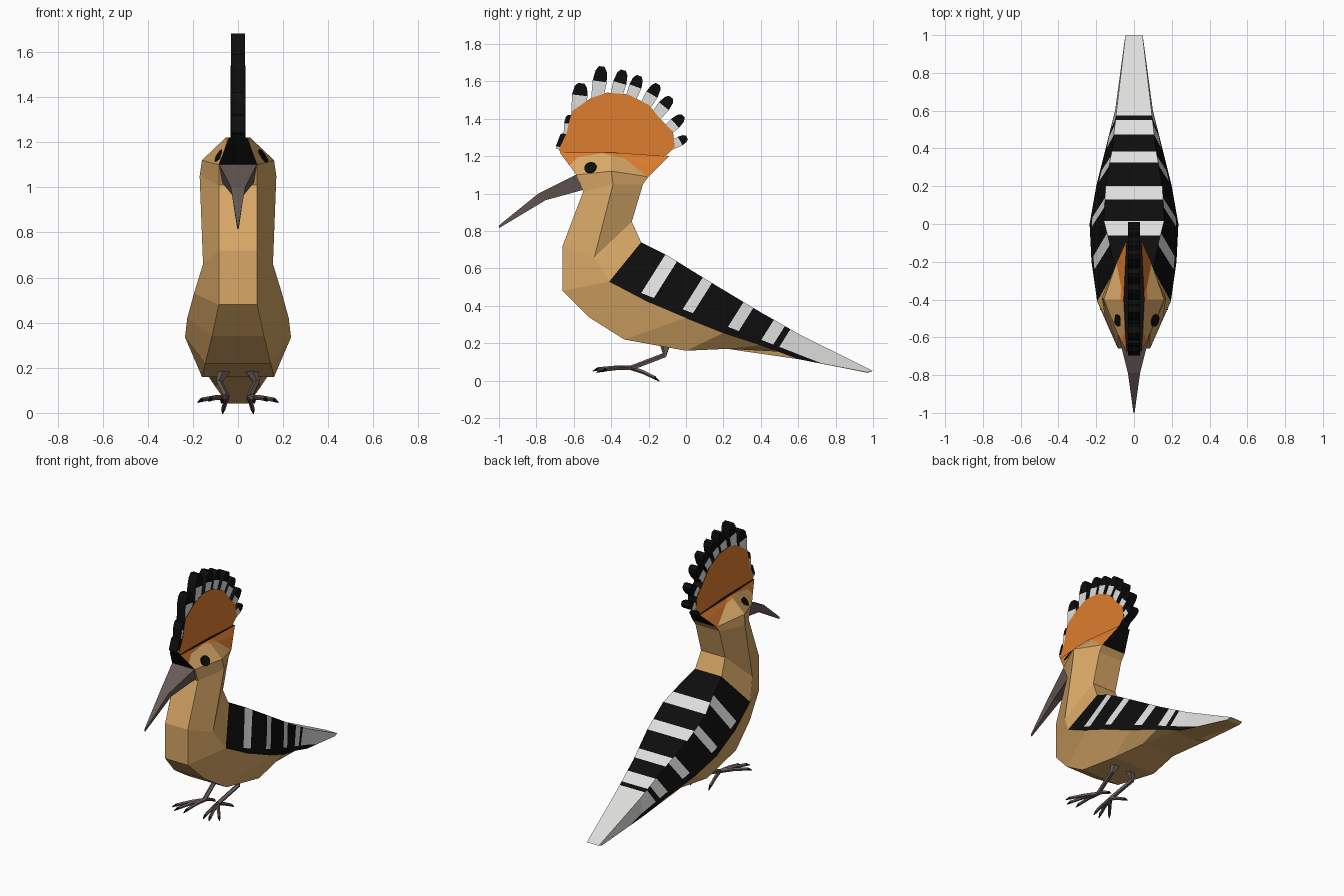
import bpy, bmesh, math
from mathutils import Vector
from mathutils.bvhtree import BVHTree

if "Cube" in bpy.data.objects:
    bpy.data.objects.remove(bpy.data.objects["Cube"])

def mat(name, rgb):
    m = bpy.data.materials.new(name)
    m.diffuse_color = (*rgb, 1)
    m.use_nodes = True
    m.node_tree.nodes["Principled BSDF"].inputs["Base Color"].default_value = m.diffuse_color
    return m

TAN = mat("tan plumage", (0.69, 0.39, 0.135))
ORANGE = mat("orange crest", (0.73, 0.205, 0.028))
BLACK = mat("black feather", (0.004, 0.004, 0.004))
WHITE = mat("white feather", (0.73, 0.73, 0.72))
GREY = mat("grey brown horn", (0.14, 0.105, 0.098))

def finish(name, bm, mats):
    bmesh.ops.recalc_face_normals(bm, faces=bm.faces)
    me = bpy.data.meshes.new(name)
    bm.to_mesh(me)
    for m in mats:
        me.materials.append(m)
    ob = bpy.data.objects.new(name, me)
    bpy.context.collection.objects.link(ob)
    return ob

def loft(rings, tag=lambda ring, col: 0, caps=(True, True)):
    """Skin closed rings; tag() gives each face its material index."""
    bm = bmesh.new()
    vs = [[bm.verts.new(p) for p in r] for r in rings]
    n = len(vs[0])
    for i in range(len(vs) - 1):
        for j in range(n):
            k = (j + 1) % n
            f = bm.faces.new((vs[i][j], vs[i][k], vs[i + 1][k], vs[i + 1][j]))
            f.material_index = tag(i, j)
    if caps[0]:
        bm.faces.new(vs[0])
    if caps[1]:
        bm.faces.new(vs[-1])
    return bm

def sym(half):
    """Complete a half ring with its mirror image."""
    return list(half) + [(-x, y, z) for x, y, z in reversed(half)]

def cut(bm, index, co, no):
    """Cut only the faces carrying one material index."""
    faces = [f for f in bm.faces if f.material_index == index]
    geom = set(faces)
    for f in faces:
        geom.update(f.edges)
        geom.update(f.verts)
    bmesh.ops.bisect_plane(bm, geom=list(geom), dist=1e-5, plane_co=co, plane_no=no)

# Body: six-sided loft from head down the neck to the tail (belly, side, back)
head = [(.085, -.585, 1.10), (.16, -.40, 1.12), (.09, -.20, 1.09)]
body_rings = [
    head,
    [(.085, -.55, 1.01), (.17, -.39, 1.05), (.09, -.23, 1.05)],
    [(.085, -.66, .72), (.155, -.49, .66), (.09, -.29, .85)],
    [(.085, -.66, .48), (.195, -.41, .53), (.10, -.24, .74)],
    [(.115, -.52, .34), (.225, -.20, .42), (.13, -.10, .67)],
    [(.145, -.33, .22), (.235, 0, .335), (.16, .02, .595)],
    [(.16, 0, .16), (.20, .20, .255), (.15, .20, .485)],
    [(.12, .22, .17), (.15, .40, .19), (.115, .40, .365)],
    [(.085, .50, .155), (.10, .60, .115), (.09, .62, .24)],
    [(.045, .97, .042), (.05, .97, .045), (.045, 1.0, .052)],
]
def body_tag(i, j):
    if i < 3 or j in (0, 4, 5):
        return 0
    return 2 if j == 2 else 1
body = loft([sym(r) for r in body_rings], body_tag, (False, True))

# Wing and tail bars: straight bars on the back, slanted bars on the sides
SLANT = .63
back_bars = [(-.06, .015), (.13, .20), (.325, .385), (.475, .55), (.575, 2)]
side_bars = [(-.535, -.45), (-.258, -.19), (.043, .115), (.265, .345), (.385, 2)]
for lo, hi in back_bars:
    for y in (lo, hi):
        cut(body, 2, (0, y, 0), (0, 1, 0))
for lo, hi in side_bars:
    for u in (lo, hi):
        cut(body, 1, (0, u, 0), (0, 1, -SLANT))
cut(body, 1, (0, 0, .375), (0, .39, 1))
for f in body.faces:
    c = f.calc_center_median()
    if f.material_index == 2:
        f.material_index = 2 if any(a < c.y < b for a, b in back_bars) else 1
    elif f.material_index == 1:
        u = c.y - SLANT * c.z
        white = c.z + .39 * c.y > .375 and any(a < u < b for a, b in side_bars)
        f.material_index = 2 if white else 1
finish("body", body, [TAN, BLACK, WHITE])

# Head: wedge narrowing up to the crest, tan cheek patch cut into orange sides
crown = [(.04, -.675, 1.22), (.055, -.40, 1.22), (.04, -.09, 1.20)]
crown_bm = loft([sym(head), sym(crown)], lambda i, j: 1 if j in (2, 5) else 0, (False, True))
arc = [(-.65, 1.12), (-.58, 1.195), (-.45, 1.215), (-.33, 1.19), (-.20, 1.085)]
lines = [(Vector((0, *a)), Vector((0, a[1] - b[1], b[0] - a[0]))) for a, b in zip(arc, arc[1:])]
for f in crown_bm.faces:
    if abs(f.calc_center_median().x) < .001:
        f.material_index = 1
for co, no in lines:
    cut(crown_bm, 0, co, no)
for f in crown_bm.faces:
    c = f.calc_center_median()
    if f.material_index == 0 and all((c - co).dot(no) < 0 for co, no in lines):
        f.material_index = 2
bmesh.ops.recalc_face_normals(crown_bm, faces=crown_bm.faces)
tree = BVHTree.FromBMesh(crown_bm)
finish("head", crown_bm, [ORANGE, BLACK, TAN])

# Eyes: thin discs lying on the head sides
for s, side in ((1, "right"), (-1, "left")):
    hit, no, _, _ = tree.ray_cast(Vector((s, -.51, 1.138)), Vector((-s, 0, 0)))
    if no.x * s < 0:
        no = -no
    bm = bmesh.new()
    bmesh.ops.create_cone(bm, cap_ends=True, segments=10, radius1=.034, radius2=.034, depth=.008)
    bm.transform(no.to_track_quat('Z', 'Y').to_matrix().to_4x4())
    bmesh.ops.translate(bm, vec=hit + no * .002, verts=bm.verts)
    finish("eye_" + side, bm, [BLACK])

# Beak: tapered, curving downward
finish("beak", loft([sym(r) for r in (
    [(.07, -.55, 1.02), (.085, -.58, 1.105)],
    [(.025, -.75, .965), (.032, -.79, 1.0)],
    [(.003, -1.0, .815), (.003, -1.0, .83)])]), [GREY])

def plate(bm, pts, hw, index):
    """Flat plate in the side plane: coloured sides, black rim (index 0)."""
    a = [bm.verts.new((hw, y, z)) for y, z in pts]
    b = [bm.verts.new((-hw, y, z)) for y, z in pts]
    for ring in (a, b):
        bm.faces.new(ring).material_index = index
    for i in range(len(pts)):
        k = (i + 1) % len(pts)
        bm.faces.new((a[i], a[k], b[k], b[i]))

# Crest fan
fan = bmesh.new()
plate(fan, [(-.60, 1.12), (-.68, 1.235), (-.64, 1.32), (-.61, 1.44), (-.51, 1.51),
            (-.42, 1.54), (-.31, 1.53), (-.20, 1.475), (-.13, 1.39), (-.07, 1.33),
            (-.06, 1.25), (-.21, 1.10)], .033, 1)
finish("crest_fan", fan, [BLACK, ORANGE])

# Crest feathers: white band and black tip (base y, z, tip y, z, half width)
feathers = [(-.675, 1.235, -.65, 1.32, .025), (-.635, 1.30, -.622, 1.42, .025),
            (-.58, 1.42, -.56, 1.59, .042), (-.48, 1.47, -.45, 1.68, .038),
            (-.385, 1.48, -.335, 1.66, .036), (-.305, 1.48, -.25, 1.63, .034),
            (-.235, 1.44, -.15, 1.585, .034), (-.18, 1.39, -.08, 1.515, .034),
            (-.13, 1.31, -.015, 1.415, .032), (-.09, 1.25, .005, 1.30, .026)]
for n, (by, bz, ty, tz, w) in enumerate(feathers):
    base, d = Vector((by, bz)), Vector((ty - by, tz - bz))
    p = Vector((d.y, -d.x)).normalized() * w
    def outline(*stations):
        left = [base + d * t + p * k for t, k in stations]
        return left + [base + d * t - p * k for t, k in reversed(stations)]
    split = .62 if n else .15
    bm = bmesh.new()
    plate(bm, outline((0, .8), (split, 1)), .031, 1)
    plate(bm, outline((split, 1), (.88, .8), (1, .4)), .031, 0)
    finish("crest_feather_%d" % (n + 1), bm, [BLACK, WHITE])

def tube(name, pts, radii, material, sides=5):
    rings = []
    for i, q in enumerate(pts):
        q = Vector(q)
        d = Vector(pts[min(i + 1, len(pts) - 1)]) - Vector(pts[max(i - 1, 0)])
        a = d.cross(Vector((1, 0, .01))).normalized()
        b = d.cross(a).normalized()
        rings.append([q + radii[i] * (a * math.cos(t) + b * math.sin(t))
                      for t in (math.tau * k / sides for k in range(sides))])
    finish(name, loft(rings), [material])

# Legs, toes and claws
for s, side in ((1, "right"), (-1, "left")):
    foot = (s * .05, -.29, .068)
    tube("leg_" + side, [(s * .05, -.11, .22), (s * .082, -.115, .135), foot],
         [.04, .015, .014], GREY)
    for n, tip in enumerate([(.16, -.43, .058), (.12, -.47, .062), (.07, -.45, .055), (.065, -.17, .018)]):
        tip = Vector((s * tip[0], tip[1], tip[2]))
        d = (tip - Vector(foot)).normalized()
        mid = Vector(foot).lerp(tip, .5) + Vector((0, 0, .004))
        tube("toe_%s_%d" % (side, n + 1), [foot, mid, tip], [.013, .011, .01], GREY)
        tube("claw_%s_%d" % (side, n + 1), [tip, tip + d * .03 + Vector((0, 0, -.01))],
             [.01, .002], BLACK)
